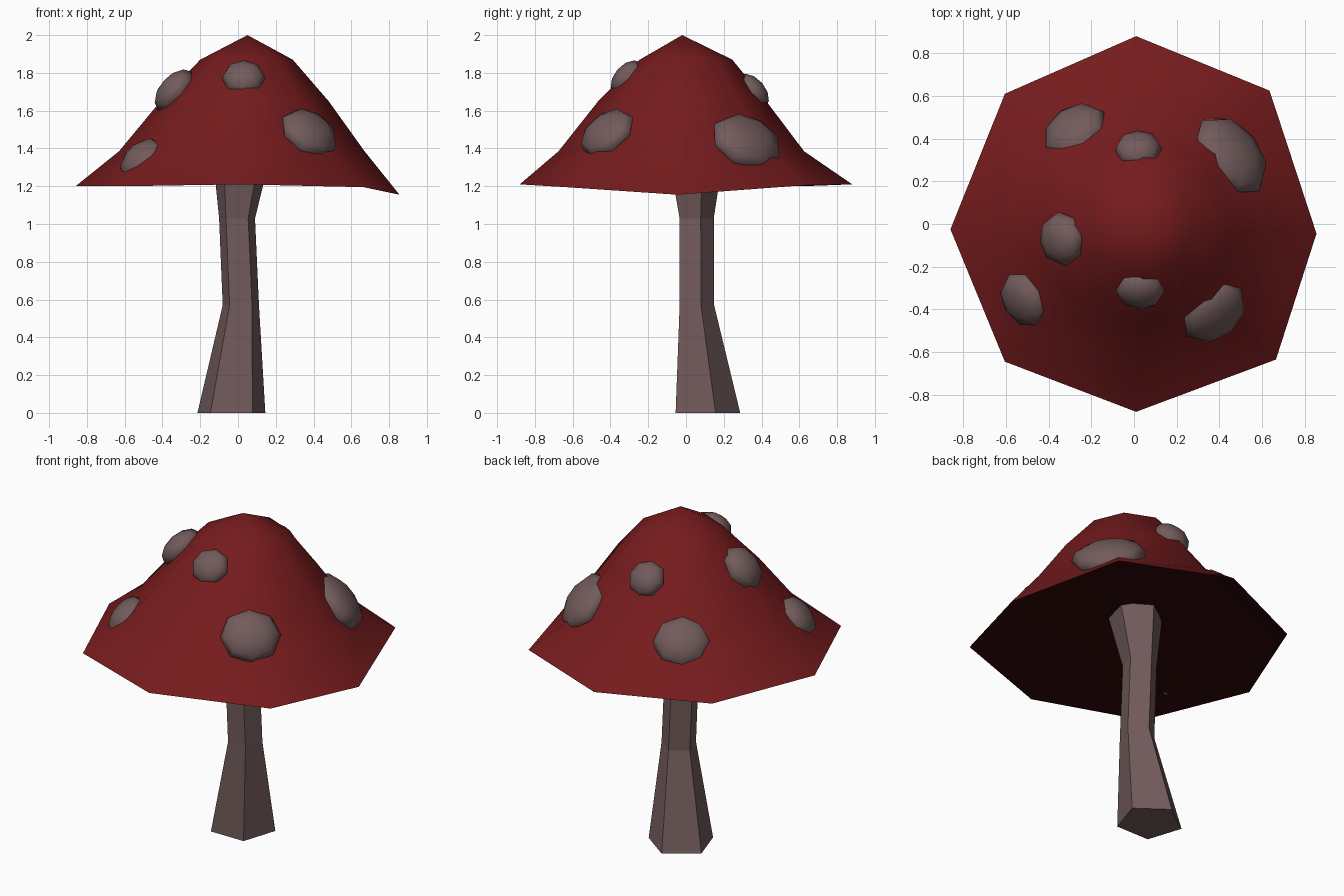
import bpy, bmesh, math
from mathutils import Vector, Matrix
from mathutils.bvhtree import BVHTree

if "Cube" in bpy.data.objects:
    bpy.data.objects.remove(bpy.data.objects["Cube"])


def material(name, rgb):
    m = bpy.data.materials.new(name)
    m.diffuse_color = (*rgb, 1)
    m.use_nodes = True
    m.node_tree.nodes["Principled BSDF"].inputs["Base Color"].default_value = m.diffuse_color
    return m


RED = material("cap_red", (0.18, 0.011, 0.012))
DARK = material("underside_dark_red", (0.03, 0.002, 0.0025))
GREY = material("stem_brown_grey", (0.17, 0.105, 0.105))


def finish(bm, name, mat, smooth):
    bmesh.ops.recalc_face_normals(bm, faces=bm.faces)
    for f in bm.faces:
        f.smooth = smooth
    mesh = bpy.data.meshes.new(name)
    bm.to_mesh(mesh)
    bm.free()
    mesh.materials.append(mat)
    ob = bpy.data.objects.new(name, mesh)
    bpy.context.collection.objects.link(ob)
    return ob


def ring(n, cx, cy, z, r, start=0.0, diag=1.0):
    """Regular ring of points; every second one may be scaled by diag."""
    pts = []
    for i in range(n):
        a = start + 2 * math.pi * i / n
        k = r * (diag if i % 2 else 1.0)
        pts.append((cx + k * math.cos(a), cy + k * math.sin(a), z))
    return pts


def loft(bm, rings):
    loops = [[bm.verts.new(p) for p in pts] for pts in rings]
    for a, b in zip(loops, loops[1:]):
        for i in range(len(a)):
            j = (i + 1) % len(a)
            bm.faces.new((a[i], a[j], b[j], b[i]))
    return loops


def fan(bm, loop, point):
    tip = bm.verts.new(point)
    for i in range(len(loop)):
        bm.faces.new((loop[i], loop[(i + 1) % len(loop)], tip))


# Cap: uneven eight-sided rim rising to an off-centre tip
RIM = [(0.855, -0.045, 1.155), (0.635, 0.625, 1.205), (0.01, 0.88, 1.21), (-0.605, 0.61, 1.2),
       (-0.86, -0.025, 1.2), (-0.605, -0.645, 1.2), (0.01, -0.88, 1.21), (0.665, -0.635, 1.195)]
bm = bmesh.new()
loops = loft(bm, [RIM,
                  ring(8, 0.02, -0.025, 1.385, 0.65, diag=0.97),
                  ring(8, 0.035, -0.02, 1.65, 0.445, diag=0.97),
                  ring(8, 0.045, 0.0, 1.87, 0.245)])
fan(bm, loops[-1], (0.05, -0.02, 2.0))
bmesh.ops.recalc_face_normals(bm, faces=bm.faces)
surface = BVHTree.FromBMesh(bm)
finish(bm, "cap", RED, True)

# Shallow hollow underside
bm = bmesh.new()
fan(bm, [bm.verts.new(p) for p in RIM], (0.02, 0.03, 1.37))
under = finish(bm, "cap_underside", DARK, True)
if under.data.polygons[0].normal.z > 0:
    under.data.flip_normals()

# Stem: bent pentagonal post, flared at both ends
bm = bmesh.new()
loops = loft(bm, [ring(5, cx, cy, z, r, math.pi / 2) for cx, cy, z, r in (
    (-0.035, 0.098, 0.0, 0.189),
    (0.015, 0.048, 0.57, 0.101),
    (-0.005, 0.047, 1.03, 0.1),
    (0.02, 0.037, 1.37, 0.162))])
bm.faces.new(loops[0])
bm.faces.new(loops[-1])
finish(bm, "stem", GREY, False)

# Spots: flattened spheres sunk into the cap (x, y, half width, half length, height, sink)
SPOTS = [(-0.285, 0.445, 0.165, 0.155, 0.08, 0.02),
         (0.02, 0.365, 0.11, 0.11, 0.07, 0.02),
         (0.465, 0.33, 0.215, 0.185, 0.09, 0.02),
         (-0.335, -0.07, 0.128, 0.135, 0.08, 0.0),
         (-0.52, -0.36, 0.14, 0.135, 0.075, 0.015),
         (0.03, -0.325, 0.115, 0.11, 0.07, 0.02),
         (0.385, -0.425, 0.17, 0.16, 0.08, 0.02)]
for i, (x, y, w, l, h, sink) in enumerate(SPOTS, 1):
    hit = surface.ray_cast(Vector((x, y, 3)), Vector((0, 0, -1)))[0]
    az = math.atan2(y + 0.02, x - 0.03)
    el = math.radians(41)
    n = Vector((math.cos(az) * math.cos(el), math.sin(az) * math.cos(el), math.sin(el)))
    place = (Matrix.Translation(hit - n * sink)
             @ n.to_track_quat('Z', 'Y').to_matrix().to_4x4()
             @ Matrix.Diagonal((w, l, h, 1)))
    bm = bmesh.new()
    bmesh.ops.create_uvsphere(bm, u_segments=8, v_segments=6, radius=1, matrix=place)
    finish(bm, f"spot_{i}", GREY, True)
